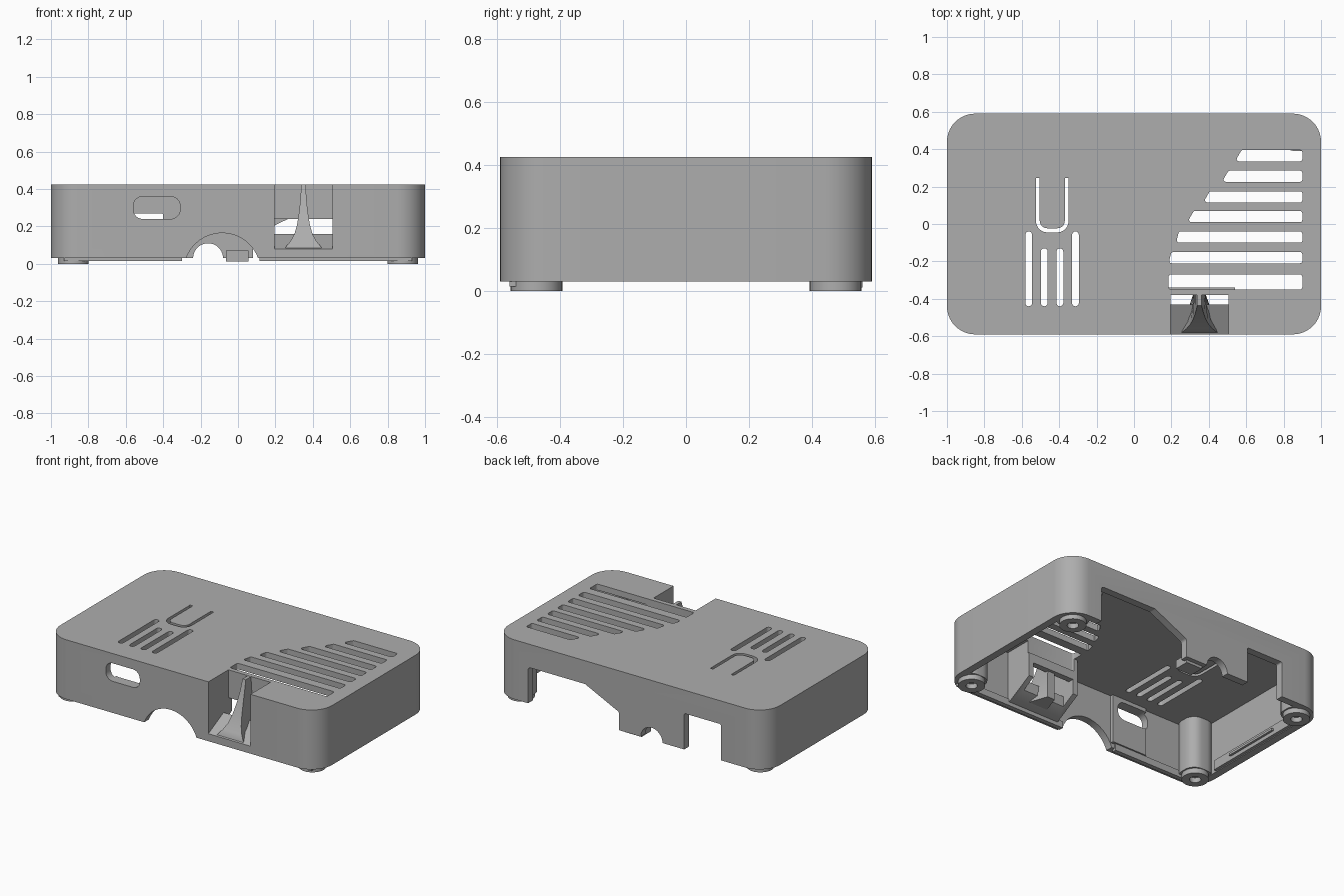
import bpy, bmesh, math
from mathutils import Vector

cube = bpy.data.objects.get("Cube")
if cube:
    bpy.data.objects.remove(cube, do_unlink=True)

grey = bpy.data.materials.new("plain grey")
grey.use_nodes = True
grey.diffuse_color = (0.42, 0.42, 0.42, 1)
grey.node_tree.nodes["Principled BSDF"].inputs["Base Color"].default_value = grey.diffuse_color


def finish(name, bm):
    bmesh.ops.recalc_face_normals(bm, faces=bm.faces)
    mesh = bpy.data.meshes.new(name)
    bm.to_mesh(mesh)
    bm.free()
    ob = bpy.data.objects.new(name, mesh)
    ob.data.materials.append(grey)
    bpy.context.collection.objects.link(ob)
    return ob


def rounded(points, radius, steps=6):
    """Replace every corner of a polygon by a circular arc."""
    pts, out = [Vector(p) for p in points], []
    for i, p in enumerate(pts):
        u = (pts[i - 1] - p).normalized()
        v = (pts[(i + 1) % len(pts)] - p).normalized()
        half = (math.pi - u.angle(v)) / 2
        a, b = p + u * radius * math.tan(half), p + v * radius * math.tan(half)
        for k in range(steps + 1):
            s = k / steps
            wa, wp, wb = (1 - s) ** 2, 2 * s * (1 - s) * math.cos(half), s * s
            out.append((a * wa + p * wp + b * wb) / (wa + wp + wb))
    return out


def rect(x0, x1, y0, y1):
    return [(x0, y0), (x1, y0), (x1, y1), (x0, y1)]


def circle(x, y, r, n=40):
    return [(x + r * math.cos(math.tau * i / n), y + r * math.sin(math.tau * i / n)) for i in range(n)]


def prism(name, outline, axis, lo, hi, chamfer=0):
    """Extrude an outline along an axis; the outline uses the other two axes in order."""
    bm = bmesh.new()
    rings = []
    for d in (lo, hi):
        ring = []
        for p in outline:
            co = [p[0], p[1]]
            co.insert("xyz".index(axis), d)
            ring.append(bm.verts.new(co))
        rings.append(ring)
    bm.faces.new(rings[0])
    top = bm.faces.new(rings[1])
    n = len(outline)
    for i in range(n):
        j = (i + 1) % n
        bm.faces.new((rings[0][i], rings[0][j], rings[1][j], rings[1][i]))
    if chamfer:
        bmesh.ops.bevel(bm, geom=list(top.edges), offset=chamfer, segments=1, affect='EDGES')
    return finish(name, bm)


def combine(target, tool, operation):
    mod = target.modifiers.new("combine", 'BOOLEAN')
    mod.operation, mod.solver, mod.object = operation, 'EXACT', tool
    bpy.context.view_layer.objects.active = target
    bpy.ops.object.modifier_apply(modifier=mod.name)
    bpy.data.objects.remove(tool, do_unlink=True)


def cut(outline, axis, lo, hi):
    combine(case, prism("cutter", outline, axis, lo, hi), 'DIFFERENCE')


def add(outline, axis, lo, hi):
    combine(case, prism("addition", outline, axis, lo, hi), 'UNION')


# Hollow shell, open at the bottom
case = prism("case_shell", rounded(rect(-1, 1, -.59, .59), .15, 10), 'z', .03, .425, .017)
cut(rounded(rect(-.95, .95, -.54, .54), .1, 8), 'z', -.1, .385)

# Corner pillars and the block around the front pocket
for sx in (-1, 1):
    for sy in (-1, 1):
        add(rounded(rect(*sorted((sx * .79, sx * .975)), *sorted((sy * .39, sy * .565))), .07), 'z', .033, .4)
add([(-.57, .04), (-.52, .04), (-.34, .14), (-.34, .4), (-.57, .4)], 'x', .16, .54)

# Front pocket with sloped floor and an opening at its back
cut([(-.7, .08), (-.59, .08), (-.43, .16), (-.43, -.1), (-.3, -.1), (-.3, .24),
     (-.38, .24), (-.38, .6), (-.7, .6)], 'x', .195, .505)

# Front port, arch and thickened port surround
add(rect(-.53, -.27, .06, .39), 'y', -.56, -.52)
cut(rounded(rect(-.56, -.31, .24, .36), .05), 'y', -.7, -.45)
cut(circle(-.085, -.04, .205), 'y', -.7, -.45)

# Back openings
cut(rounded([(.75, -.1), (.75, .27), (.33, .27), (.08, .15), (.08, -.1)], .02), 'y', .47, .7)
cut(rounded(rect(-.67, -.4, -.1, .27), .01), 'y', .47, .7)
cut(circle(-.16, .03, .08), 'y', .47, .7)

# Horizontal roof vents with slanted left ends
for y, left in ((.365, .54), (.255, .47), (.145, .37), (.04, .285), (-.07, .225), (-.18, .185)):
    lean = .035 if left > .25 else .015
    cut(rounded([(left, y - .03), (.9, y - .03), (.9, y + .03), (left + lean, y + .03)], .012, 3), 'z', .3, .5)
cut(rounded(rect(.185, .9, -.35, -.27), .012, 3), 'z', .3, .5)

# Vertical roof vents
for x, end in ((-.563, -.04), (-.48, -.13), (-.396, -.13), (-.313, -.04)):
    cut(rounded(rect(x - .018, x + .018, -.44, end), .0175, 4), 'z', .3, .5)

# U-shaped slot around the flexible button
outer = [(-.437 + .087 * math.cos(a), .04 + .087 * math.sin(a))
         for a in (math.pi + math.pi * i / 16 for i in range(17))]
u_outer = rounded([(-.524, .245), (-.524, -.045), (-.35, -.045), (-.35, .245)], .06)
u_inner = rounded([(-.504, .245), (-.504, -.023), (-.37, -.023), (-.37, .245)], .04)
first = lambda pts: pts[7:21]
cut([(-.524, .245)] + first(u_outer) + [(-.35, .245), (-.37, .245)]
    + first(u_inner)[::-1] + [(-.504, .245)], 'z', .3, .5)

# Screw bosses under the corners
for sx, side in ((-1, "right"), (1, "left")):
    for sy, end in ((-1, "front"), (1, "back")):
        x, y = sx * .88, sy * .475
        boss = prism(f"{end}_{side}_screw_boss", circle(x, y, .082), 'z', 0, .06)
        combine(boss, prism("cutter", circle(x, y, .035, 24), 'z', -.1, .045), 'DIFFERENCE')

# Locating lips along the bottom rim
prism("front_right_lip", rect(-.93, -.3, -.56, -.53), 'z', .015, .06)
prism("front_left_lip", rect(.115, .93, -.56, -.53), 'z', .015, .06)
prism("right_wall_ledge", rect(-.96, -.93, -.36, .36), 'z', .035, .1)
prism("right_wall_rib", rect(-.94, -.915, -.2, .2), 'z', .06, .075)
prism("back_tab", rect(-.065, .055, .46, .56), 'z', .012, .07)

# Flared fin standing in the pocket
bm = bmesh.new()
last = None
for z, half, front in ((.06, .105, -.585), (.09, .095, -.58), (.12, .07, -.56), (.16, .048, -.535),
                       (.21, .034, -.51), (.28, .023, -.48), (.35, .016, -.455), (.424, .012, -.435)):
    back = min(half, .028)
    ring = [bm.verts.new(co) for co in ((.35 - half, front, z), (.35 + half, front, z),
                                        (.35 + back, -.36, z), (.35 - back, -.36, z))]
    if last:
        for i in range(4):
            bm.faces.new((last[i], last[(i + 1) % 4], ring[(i + 1) % 4], ring[i]))
    else:
        bm.faces.new(ring)
    last = ring
bm.faces.new(last)
finish("pocket_fin", bm)

# Smooth the curved walls and keep the edges sharp
for ob in bpy.context.collection.objects:
    if ob.type == 'MESH' and grey.name in ob.data.materials:
        bpy.ops.object.select_all(action='DESELECT')
        ob.select_set(True)
        bpy.context.view_layer.objects.active = ob
        bpy.ops.object.shade_smooth_by_angle(angle=math.radians(30))
